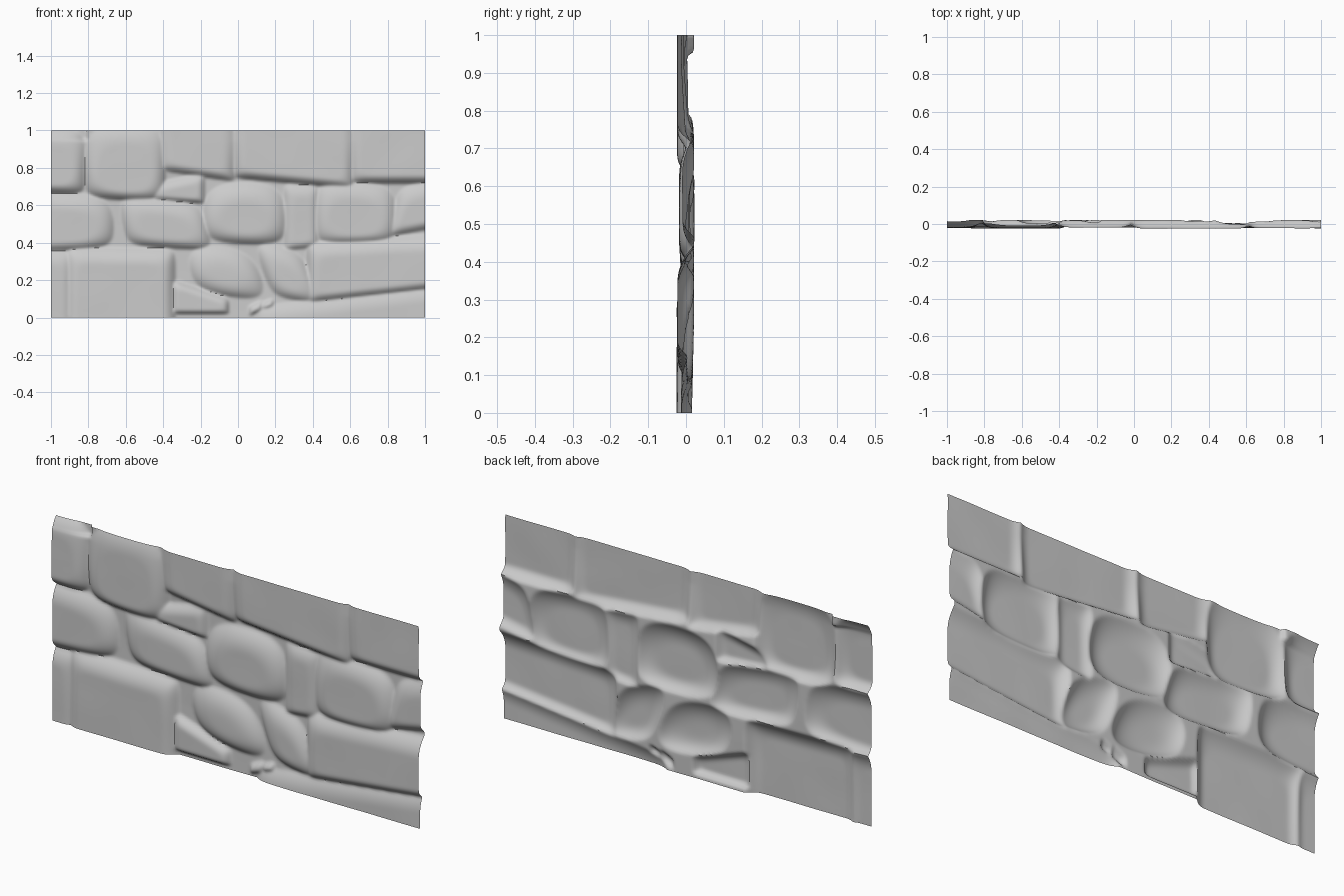
import bpy, bmesh, math
from mathutils import noise, Vector

cube = bpy.data.objects.get("Cube")
if cube:
    bpy.data.objects.remove(cube)

COLUMNS, ROWS = 220, 110
BACK = 0.021
stones = []


def stone(left, right, bottom, top, face=-0.02, lean=0.0, roundness=0.12, edge=1.0):
    """Pillow-shaped stone; bottom and top are heights at its left and right ends."""
    stones.append((left, right, bottom, top, face, lean, roundness, edge))


def cover(s, x, z):
    """Zero outside a stone, rising to one on its face."""
    left, right, bottom, top, face, lean, roundness, edge = s
    u = (x - left) / (right - left)
    low = bottom[0] + (bottom[1] - bottom[0]) * u
    high = top[0] + (top[1] - top[0]) * u
    shift = lean * (z - (low + high) / 2)
    side = 0.075 * edge
    reach = [(x - left - shift) / side, (right + shift - x) / side,
             (z - low) / (0.05 * edge), (high - z) / (0.1 * edge)]
    if min(reach) < -1:
        return 0.0
    k = roundness * 2
    d = -k * math.log(sum(math.exp(-min(r, 9) / k) for r in reach))
    t = max(0.0, min(1.0, d + 0.1))
    return 1 - (1 - t) ** 2.2


# Upper course
stone(-1.3, -0.82, (0.68, 0.66), (1.0, 1.0), -0.022, roundness=0.25)
stone(-0.82, -0.39, (0.64, 0.62), (1.01, 1.02), -0.023, roundness=0.35)
stone(-0.41, -0.02, (0.79, 0.73), (1.3, 1.3), -0.018)
stone(-0.02, 0.62, (0.75, 0.69), (1.3, 1.3), -0.023)
stone(0.6, 1.3, (0.72, 0.72), (1.3, 1.3), -0.022)
stone(-0.46, -0.18, (0.63, 0.61), (0.71, 0.77), -0.008, edge=0.6)

# Middle course
stone(-1.3, -0.66, (0.34, 0.37), (0.67, 0.65), -0.016, roundness=0.4)
stone(-0.62, -0.16, (0.39, 0.36), (0.66, 0.6), -0.017, lean=-0.2, roundness=0.3)
stone(-0.2, 0.27, (0.4, 0.38), (0.72, 0.72), -0.019, roundness=0.5)
stone(0.25, 0.43, (0.36, 0.38), (0.71, 0.7), -0.004, edge=0.8)
stone(0.41, 0.85, (0.39, 0.4), (0.74, 0.7), -0.018, roundness=0.35)
stone(0.83, 1.3, (0.44, 0.53), (0.67, 0.81), -0.01, lean=0.3)

# Lower course
stone(-1.3, -0.88, (-0.3, -0.3), (0.38, 0.35), -0.016)
stone(-0.92, -0.34, (-0.3, -0.3), (0.37, 0.36), -0.024)
stone(-0.28, 0.14, (0.14, 0.08), (0.4, 0.36), -0.018, lean=-0.25, roundness=0.5)
stone(0.13, 0.4, (0.12, 0.08), (0.4, 0.34), -0.016, lean=-0.4, roundness=0.3)
stone(0.37, 1.3, (0.08, 0.18), (0.4, 0.45), -0.022)

# Small filler stones along the foot
stone(-0.35, -0.05, (0.02, 0.02), (0.2, 0.1), -0.012, edge=0.5)
stone(0.06, 0.13, (0.01, 0.04), (0.06, 0.09), -0.005, edge=0.3)
stone(0.13, 0.19, (0.04, 0.06), (0.08, 0.1), -0.005, edge=0.3)
stone(0.1, 1.3, (-0.3, -0.3), (0.05, 0.2), -0.012)


def depth(x, z):
    # mortar joints get shallower towards the top edge and foot
    groove = BACK - 0.019 * max(0.0, min(1.0, (z - 0.74) / 0.2))
    if x < -0.8 and z > 0.95:
        groove = BACK
    groove -= 0.006 * max(0.0, 1 - z / 0.25)
    y = min(groove + (s[4] - groove) * cover(s, x, z) for s in stones)
    return y + 0.002 * noise.noise(Vector((x * 5, z * 5, 0)))


# Wall sheet
bm = bmesh.new()
grid = []
for j in range(ROWS + 1):
    z = j / ROWS
    line = []
    for i in range(COLUMNS + 1):
        x = 2 * i / COLUMNS - 1
        line.append(bm.verts.new((x, depth(x, z), z)))
    grid.append(line)
for lower, upper in zip(grid, grid[1:]):
    for i in range(COLUMNS):
        bm.faces.new((lower[i], lower[i + 1], upper[i + 1], upper[i]))
for _ in range(2):
    inner = [v for v in bm.verts if not v.is_boundary]
    bmesh.ops.smooth_vert(bm, verts=inner, factor=0.4, use_axis_y=True)
mesh = bpy.data.meshes.new("stone_wall")
bm.to_mesh(mesh)
bm.free()

wall = bpy.data.objects.new("stone_wall", mesh)
bpy.context.collection.objects.link(wall)

# Stone colour
grey = bpy.data.materials.new("stone_grey")
grey.use_nodes = True
colour = (0.6, 0.6, 0.6, 1)
grey.diffuse_color = colour
grey.node_tree.nodes["Principled BSDF"].inputs["Base Color"].default_value = colour
mesh.materials.append(grey)

bpy.context.view_layer.objects.active = wall
wall.select_set(True)
bpy.ops.object.shade_smooth_by_angle(angle=math.radians(50))
